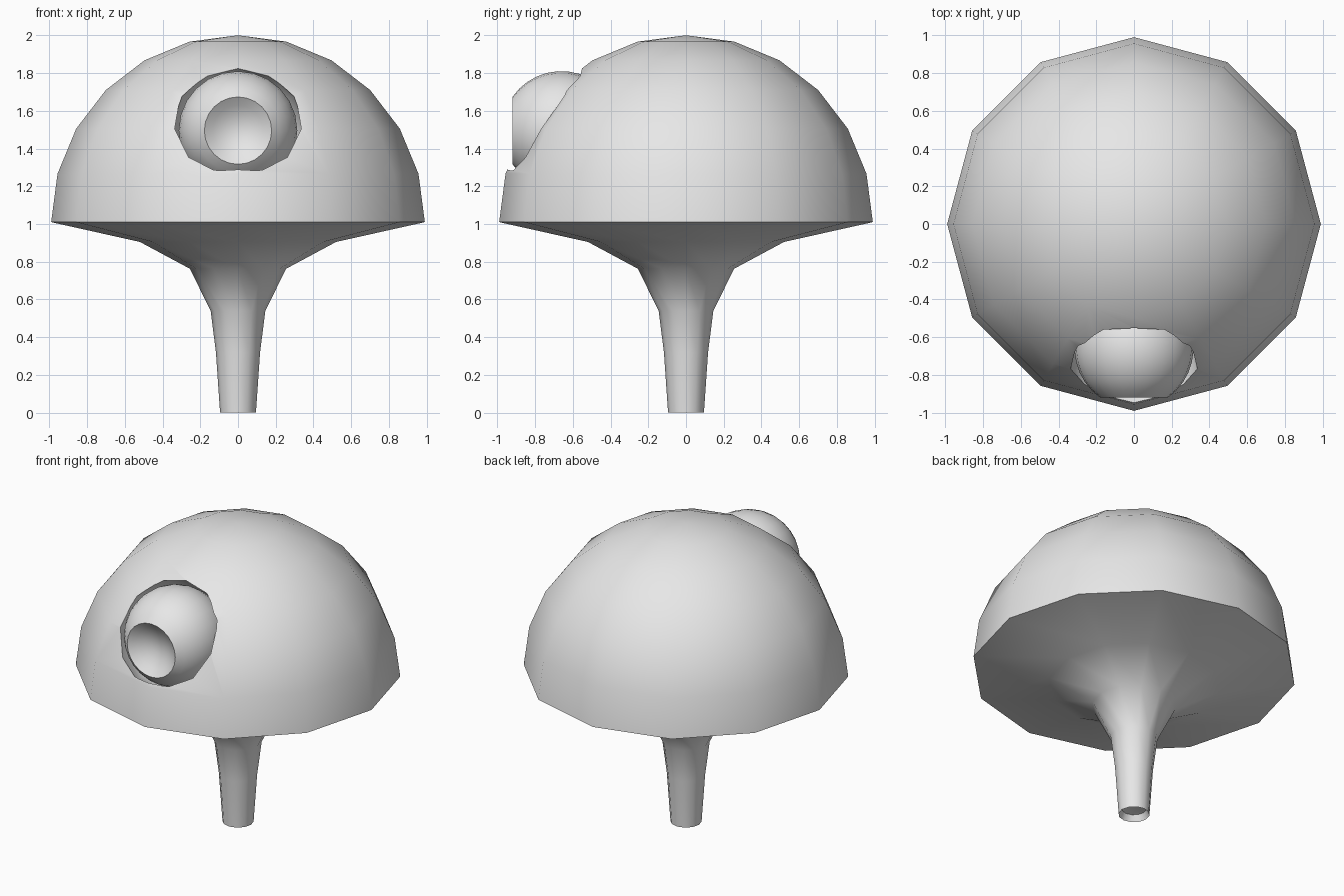
import bpy, bmesh, math
from mathutils import Matrix, Vector

if "Cube" in bpy.data.objects:
    bpy.data.objects.remove(bpy.data.objects["Cube"], do_unlink=True)

grey = bpy.data.materials.new("light_grey")
grey.use_nodes = True
grey.diffuse_color = (0.8, 0.8, 0.8, 1)
grey.node_tree.nodes["Principled BSDF"].inputs["Base Color"].default_value = grey.diffuse_color


def arc(radius, start, end, steps, lift=0.0):
    """Profile points on a circle; angles in degrees from the pole."""
    angles = [math.radians(start + (end - start) * i / steps) for i in range(steps + 1)]
    return [(radius * math.sin(a), lift + radius * math.cos(a)) for a in angles]


def lathe(name, profile, segments):
    """Revolve (radius, height) points about z into a closed solid."""
    bm = bmesh.new()
    verts = [bm.verts.new((max(r, 0), 0, z)) for r, z in profile]
    edges = [bm.edges.new(pair) for pair in zip(verts, verts[1:])]
    bmesh.ops.spin(bm, geom=verts + edges, cent=(0, 0, 0), axis=(0, 0, 1),
                   angle=math.tau, steps=segments)
    bmesh.ops.remove_doubles(bm, verts=bm.verts, dist=0.0005)
    bmesh.ops.recalc_face_normals(bm, faces=bm.faces)
    mesh = bpy.data.meshes.new(name)
    bm.to_mesh(mesh)
    bm.free()
    mesh.materials.append(grey)
    obj = bpy.data.objects.new(name, mesh)
    bpy.context.collection.objects.link(obj)
    return obj


def face_front(obj, centre):
    """Turn the lathe axis towards the front and move it into place."""
    obj.data.transform(Matrix.Translation(Vector(centre)) @ Matrix.Rotation(math.pi / 2, 4, "X"))


def select_only(obj):
    bpy.ops.object.select_all(action="DESELECT")
    obj.select_set(True)
    bpy.context.view_layer.objects.active = obj


# Dome with flared underside and stem, hollowed slightly at the foot
dome = arc(0.99, 0, 90, 6, 1.01)
stem = [(0.52, 0.905), (0.255, 0.763), (0.145, 0.54), (0.117, 0.32),
        (0.095, 0), (0.075, 0.04), (0, 0.055)]
body = lathe("dome_and_stem", dome + stem, 12)

# Faceted socket cut into the front of the dome
socket = lathe("socket_cutter", arc(0.347, 0, 180, 12), 12)
face_front(socket, (0, -0.68, 1.505))
socket.hide_render = True
cut = body.modifiers.new("socket", "BOOLEAN")
cut.operation = "DIFFERENCE"
cut.solver = "EXACT"
cut.object = socket
select_only(body)
bpy.ops.object.modifier_apply(modifier=cut.name)
bpy.data.objects.remove(socket, do_unlink=True)

# Eyeball with a dished pupil
eye_radius, pupil_angle = 0.315, 34.5
rim_radius, rim_height = arc(eye_radius, pupil_angle, 180, 1)[0]
depth = 0.075
dish = [(rim_radius * t, rim_height - depth * (1 - t * t)) for t in (0, 0.25, 0.5, 0.75)]
eye = lathe("eyeball", dish + arc(eye_radius, pupil_angle, 180, 14), 24)
face_front(eye, (0, -0.66, 1.495))

for obj in (body, eye):
    select_only(obj)
    bpy.ops.object.shade_smooth_by_angle(angle=math.radians(42))
